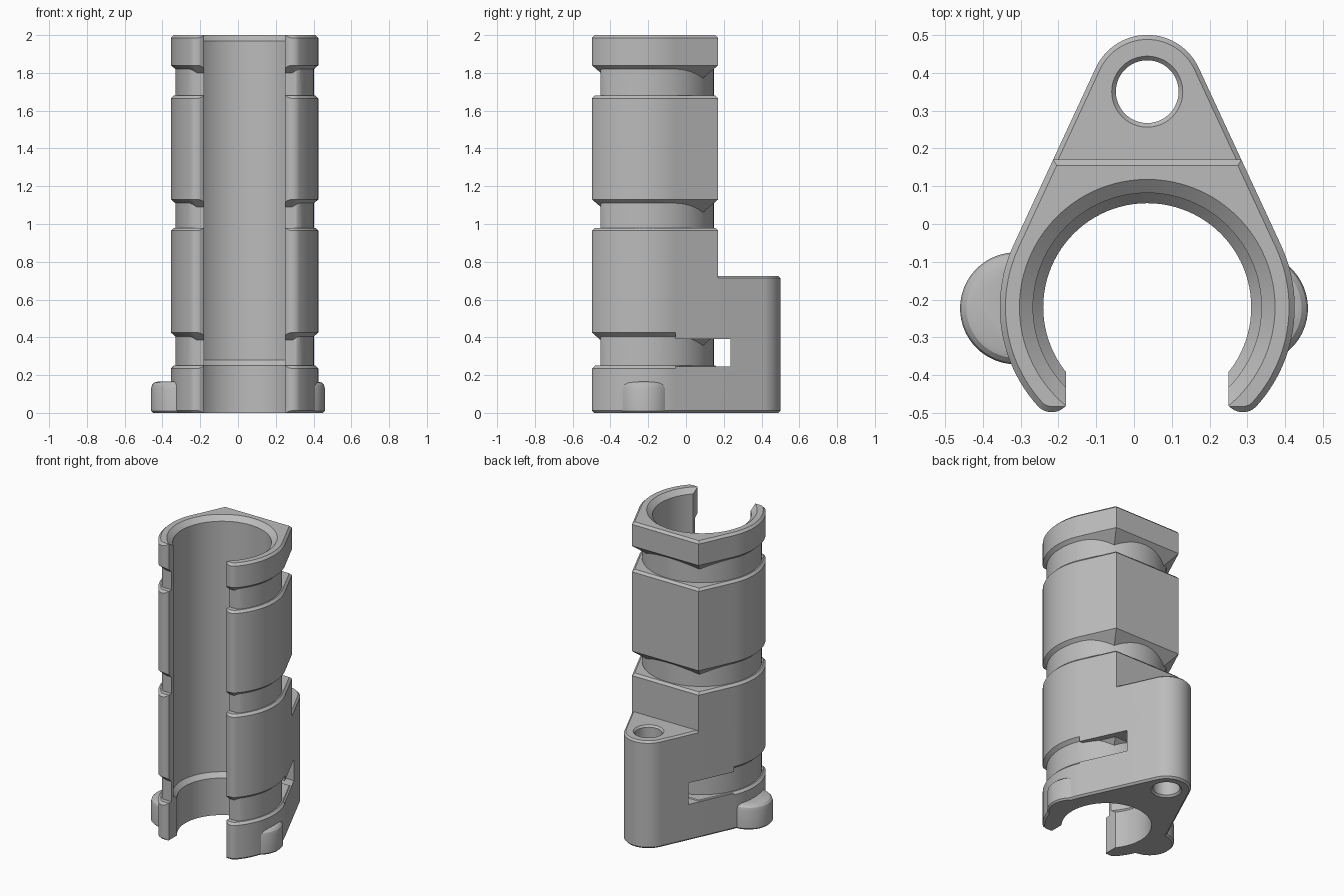
import bpy, bmesh
from math import sin, cos, asin, radians, pi

if "Cube" in bpy.data.objects:
    bpy.data.objects.remove(bpy.data.objects["Cube"])

CX, CY = 0.035, -0.22            # bore axis
R, TIP = 0.39, 0.05              # shell radius, arm tip radius
BOSS_Y, BOSS_R = 0.57, 0.15      # screw boss, measured from the bore axis
SIDE = asin((R - BOSS_R) / BOSS_Y)
ARM = radians(-42)

grey = bpy.data.materials.new("plain_grey")
grey.use_nodes = True
grey.diffuse_color = (0.5, 0.5, 0.5, 1)
grey.node_tree.nodes["Principled BSDF"].inputs["Base Color"].default_value = (0.5, 0.5, 0.5, 1)


def arc(r, a, b, n, x=0, y=0):
    return [(x + r * cos(a + (b - a) * i / n), y + r * sin(a + (b - a) * i / n))
            for i in range(n + 1)]


def circle(r, x=0, y=0, n=96):
    return arc(r, 0, 2 * pi, n, x, y)[:-1]


def mirrored(half):
    return half + [(-x, y) for x, y in reversed(half)]


def loft(name, sections):
    """Closed solid through (z, outline) sections with equal point counts."""
    bm = bmesh.new()
    rings = [[bm.verts.new((CX + x, CY + y, z)) for x, y in pts] for z, pts in sections]
    for lo, hi in zip(rings, rings[1:]):
        for i in range(len(lo)):
            j = (i + 1) % len(lo)
            bm.faces.new((lo[i], lo[j], hi[j], hi[i]))
    bm.faces.new(rings[0][::-1])
    bm.faces.new(rings[-1])
    bmesh.ops.recalc_face_normals(bm, faces=bm.faces)
    mesh = bpy.data.meshes.new(name)
    bm.to_mesh(mesh)
    bm.free()
    mesh.materials.append(grey)
    obj = bpy.data.objects.new(name, mesh)
    bpy.context.collection.objects.link(obj)
    return obj


def combine(target, other, operation):
    mod = target.modifiers.new("combine", 'BOOLEAN')
    mod.operation, mod.solver, mod.object = operation, 'EXACT', other
    bpy.context.view_layer.objects.active = target
    bpy.ops.object.modifier_apply(modifier=mod.name)
    bpy.data.objects.remove(other)


def shell(off):
    """Shell outline, moved inward by off: flat back, slanted sides, round arms."""
    r = R - off
    tip = max(TIP - off, 0.002)
    half = [(r * (1 - sin(SIDE)) / cos(SIDE), r)]
    half += arc(r, SIDE, ARM, 24)
    half += arc(tip, ARM, -pi / 2, 8, (r - tip) * cos(ARM), (r - tip) * sin(ARM))[1:]
    return mirrored(half)


def web(off):
    """Outline of the tapered web that carries the screw boss."""
    half = arc(BOSS_R - off, pi / 2 - 0.001, SIDE, 20, 0, BOSS_Y)
    half += arc(R - off, SIDE, SIDE, 1)[:1]
    return mirrored(half)


# Web with a strap slot
body = loft("clamp_body", [(0, web(0.012)), (0.012, web(0)), (0.713, web(0)), (0.725, web(0.012))])
slot = [(0.6, -0.4), (0.6, 0.455), (-0.6, 0.455), (-0.6, -0.4)]
combine(body, loft("slot_cutter", [(0.245, slot), (0.39, slot)]), 'DIFFERENCE')

# Shell blocks between the strap grooves, with sloping undersides
combine(body, loft("foot_block", [(0, shell(0.012)), (0.012, shell(0)), (0.235, shell(0)),
                                  (0.25, shell(0.015))]), 'UNION')
for low, high in ((0.425, 0.98), (1.13, 1.68), (1.84, 2.0)):
    block = loft("shell_block", [(low - 0.085, shell(0.1)), (low - 0.042, shell(0.049)),
                                 (low, shell(0)), (high - 0.015, shell(0)), (high, shell(0.015))])
    combine(body, block, 'UNION')

# Round core seen inside the grooves
core = [(x, max(y, -0.232)) for x, y in circle(0.367)]
combine(body, loft("groove_core", [(0.1, core), (1.92, core)]), 'UNION')

# Round pads at the foot
for side in (-1, 1):
    pad = [(z, circle(r, side * 0.312 - CX, -0.003, 64)) for z, r in
           ((0, 0.138), (0.01, 0.148), (0.13, 0.148), (0.148, 0.143), (0.16, 0.131), (0.165, 0.115))]
    combine(body, loft("foot_pad", pad), 'UNION')

# Stepped bore with a flared top
bore = [(z, circle(r)) for z, r in
        ((-0.1, 0.275), (0.25, 0.275), (0.28, 0.302), (1.97, 0.302), (2.0, 0.338), (2.1, 0.458))]
combine(body, loft("bore_cutter", bore), 'DIFFERENCE')

# Front mouth with rounded lips
lip_x, lip_y = (R - TIP) * cos(ARM), (R - TIP) * sin(ARM)
mouth = [(0.215, 0)] + arc(TIP, radians(220), radians(270), 6, lip_x, lip_y) + [(lip_x, -0.5)]
combine(body, loft("mouth_cutter", [(-0.1, mirrored(mouth)), (2.1, mirrored(mouth))]), 'DIFFERENCE')

# Screw hole with chamfered rims
hole = [(z, circle(r, 0, BOSS_Y, 48)) for z, r in
        ((-0.05, 0.095), (0, 0.095), (0.012, 0.083), (0.713, 0.083), (0.725, 0.094), (0.8, 0.094))]
combine(body, loft("hole_cutter", hole), 'DIFFERENCE')

bpy.ops.object.select_all(action='DESELECT')
body.select_set(True)
bpy.context.view_layer.objects.active = body
bpy.ops.object.shade_smooth_by_angle(angle=radians(25))
